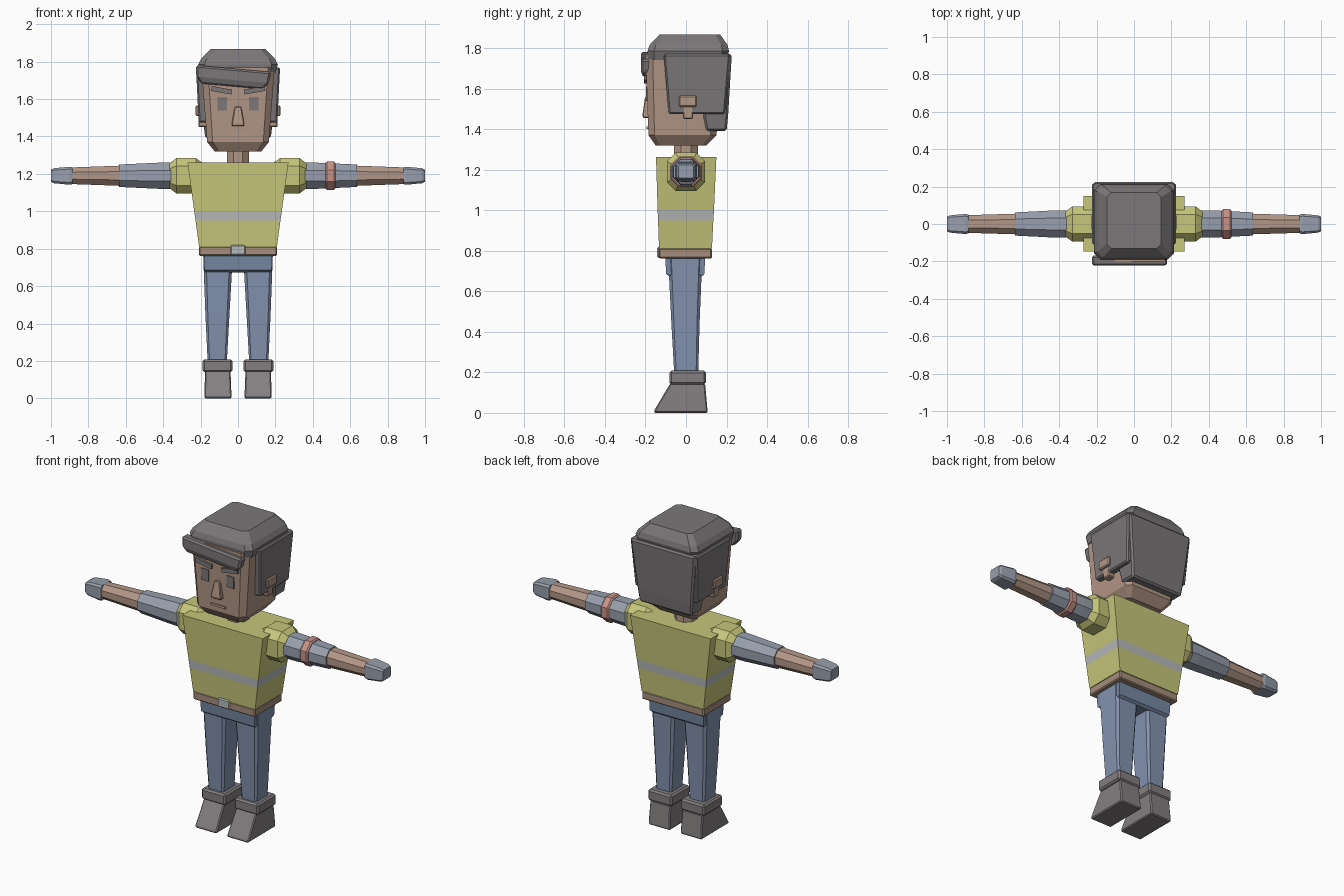
import bpy, bmesh, math


def material(name, r, g, b):
    m = bpy.data.materials.new(name)
    m.diffuse_color = (r, g, b, 1)
    return m


SKIN = material("skin", 0.45, 0.31, 0.24)
HAIR = material("dark_hair", 0.20, 0.185, 0.19)
VEST = material("vest_yellow", 0.57, 0.57, 0.20)
STRIPE = material("reflective_grey", 0.48, 0.49, 0.49)
JEANS = material("jeans_blue", 0.23, 0.29, 0.43)
HIPS = material("waist_blue", 0.18, 0.25, 0.37)
BOOT = material("boot_grey", 0.23, 0.21, 0.215)
BAND = material("band_red", 0.57, 0.29, 0.25)
SLEEVE = material("sleeve_grey_blue", 0.31, 0.35, 0.42)
BELT = material("belt_tan", 0.38, 0.27, 0.20)


def loft(name, mat, sections, cut=0.0, axis="z", side=1, bevel=0.0):
    """Skin rectangles (t, a0, a1, b0, b1) along an axis; cut trims their corners."""
    bm = bmesh.new()
    rings = []
    for t, a0, a1, b0, b1 in sections:
        c = cut * min(a1 - a0, b1 - b0) / 2
        if c:
            pts = [(a0 + c, b0), (a1 - c, b0), (a1, b0 + c), (a1, b1 - c),
                   (a1 - c, b1), (a0 + c, b1), (a0, b1 - c), (a0, b0 + c)]
        else:
            pts = [(a0, b0), (a1, b0), (a1, b1), (a0, b1)]
        if axis == "z":
            rings.append([bm.verts.new((a * side, b, t)) for a, b in pts])
        else:
            rings.append([bm.verts.new((t * side, a, b)) for a, b in pts])
    n = len(rings[0])
    for lo, hi in zip(rings, rings[1:]):
        for i in range(n):
            j = (i + 1) % n
            bm.faces.new((lo[i], lo[j], hi[j], hi[i]))
    bm.faces.new(rings[0])
    bm.faces.new(rings[-1])
    bmesh.ops.recalc_face_normals(bm, faces=bm.faces)
    me = bpy.data.meshes.new(name)
    bm.to_mesh(me)
    bm.free()
    me.materials.append(mat)
    ob = bpy.data.objects.new(name, me)
    bpy.context.collection.objects.link(ob)
    if bevel:
        mod = ob.modifiers.new("edge_bevel", "BEVEL")
        mod.width = bevel
        mod.segments = 1
    return ob


def box(name, mat, x0, x1, y0, y1, z0, z1, side=1, bevel=0.0):
    return loft(name, mat, [(z0, x0, x1, y0, y1), (z1, x0, x1, y0, y1)],
                side=side, bevel=bevel)


def tube(name, mat, rings, side, cut=0.586, bevel=0.0):
    """Eight-sided arm piece from (x, half depth, half height)."""
    z = 1.19
    return loft(name, mat, [(x, -d, d, z - h, z + h) for x, d, h in rings],
                cut=cut, axis="x", side=side, bevel=bevel)


# Torso with a reflective stripe
torso = loft("vest", VEST, [(0.81, -0.208, 0.208, -0.133, 0.128),
                            (0.95, -0.227, 0.227, -0.138, 0.135),
                            (1.00, -0.234, 0.234, -0.14, 0.138),
                            (1.262, -0.27, 0.27, -0.148, 0.15)])
torso.data.materials.append(STRIPE)
for f in torso.data.polygons:
    if 0.94 < f.center.z < 1.01 and abs(f.normal.z) < 0.9:
        f.material_index = 1
box("belt", BELT, -0.208, 0.208, -0.134, 0.128, 0.762, 0.812, bevel=0.006)
box("buckle", STRIPE, -0.04, 0.04, -0.142, -0.12, 0.765, 0.82, bevel=0.006)

# Neck and head
loft("neck", SKIN, [(1.24, -0.06, 0.06, -0.06, 0.06),
                    (1.34, -0.06, 0.06, -0.06, 0.06)], cut=0.586)
loft("head", SKIN, [(1.32, -0.125, 0.125, -0.15, 0.10),
                    (1.37, -0.165, 0.165, -0.185, 0.15),
                    (1.77, -0.196, 0.196, -0.20, 0.195)], cut=0.18)

# Face
loft("nose", SKIN, [(1.455, -0.033, 0.033, -0.212, -0.17),
                    (1.47, -0.033, 0.033, -0.215, -0.17),
                    (1.56, -0.017, 0.017, -0.202, -0.17)], bevel=0.004)
box("mouth", SKIN, -0.05, 0.05, -0.194, -0.17, 1.40, 1.413)
for s in (-1, 1):
    box("eye", HAIR, 0.06, 0.11, -0.198, -0.18, 1.54, 1.61, side=s)
    brow = box("eyebrow", HAIR, -0.055, 0.055, -0.012, 0.012, -0.013, 0.013)
    brow.location = (0.088 * s, -0.196, 1.647)
    brow.rotation_euler.y = -0.17 * s
    box("ear_top", SKIN, 0.17, 0.226, -0.035, 0.052, 1.51, 1.565, side=s, bevel=0.006)
    box("ear_lobe", SKIN, 0.16, 0.212, -0.015, 0.035, 1.45, 1.515, side=s, bevel=0.006)

# Hair
loft("hair_cap", HAIR, [(1.74, -0.2, 0.2, -0.188, 0.2),
                        (1.785, -0.213, 0.213, -0.19, 0.212),
                        (1.815, -0.197, 0.197, -0.18, 0.205),
                        (1.868, -0.145, 0.145, -0.13, 0.168)], cut=0.16)
for s in (-1, 1):
    loft("hair_side", HAIR, [(1.475, 0.15, 0.21, -0.085, 0.192),
                             (1.77, 0.16, 0.225, -0.11, 0.218)], side=s, bevel=0.008)
loft("hair_back", HAIR, [(1.39, -0.175, 0.175, 0.10, 0.20),
                         (1.47, -0.185, 0.185, 0.085, 0.208),
                         (1.77, -0.218, 0.218, 0.14, 0.226)], bevel=0.01)
fringe = loft("fringe", HAIR, [(-0.05, -0.165, 0.165, -0.012, 0.03),
                               (-0.015, -0.195, 0.195, -0.025, 0.03),
                               (0.045, -0.202, 0.202, -0.025, 0.03)], bevel=0.01)
fringe.location = (-0.028, -0.198, 1.718)
fringe.rotation_euler.y = 0.09

# Arms
for s in (-1, 1):
    tube("shoulder_pad", VEST, [(0.19, 0.07, 0.07), (0.225, 0.094, 0.094),
                                (0.33, 0.094, 0.094), (0.365, 0.068, 0.068)], s, cut=0.45)
    tube("sleeve", SLEEVE, [(0.25, 0.074, 0.072), (0.42, 0.073, 0.07),
                            (0.635, 0.062, 0.06)], s)
    tube("forearm", SKIN, [(0.60, 0.056, 0.055), (0.90, 0.047, 0.044)], s)
    tube("glove", SLEEVE, [(0.885, 0.05, 0.045), (0.90, 0.054, 0.048),
                           (0.985, 0.046, 0.04), (1.0, 0.038, 0.032)], s, cut=0.25)
tube("arm_band", BAND, [(0.468, 0.072, 0.069), (0.476, 0.079, 0.076),
                        (0.512, 0.079, 0.076), (0.52, 0.072, 0.069)], 1)

# Hips, legs and boots
loft("hips", HIPS, [(0.672, -0.172, 0.172, -0.08, 0.075),
                    (0.685, -0.18, 0.18, -0.098, 0.09),
                    (0.765, -0.182, 0.182, -0.102, 0.095)])
for s in (-1, 1):
    loft("leg", JEANS, [(0.19, 0.06, 0.162, -0.058, 0.06),
                        (0.44, 0.046, 0.174, -0.072, 0.067),
                        (0.76, 0.028, 0.186, -0.088, 0.08)], cut=0.2, side=s)
    box("boot_cuff", BOOT, 0.03, 0.19, -0.082, 0.098, 0.14, 0.208, side=s, bevel=0.01)
    loft("boot", BOOT, [(0.0, 0.035, 0.178, -0.158, 0.106),
                        (0.015, 0.035, 0.18, -0.155, 0.106),
                        (0.145, 0.04, 0.176, -0.078, 0.094)], side=s, bevel=0.006)
